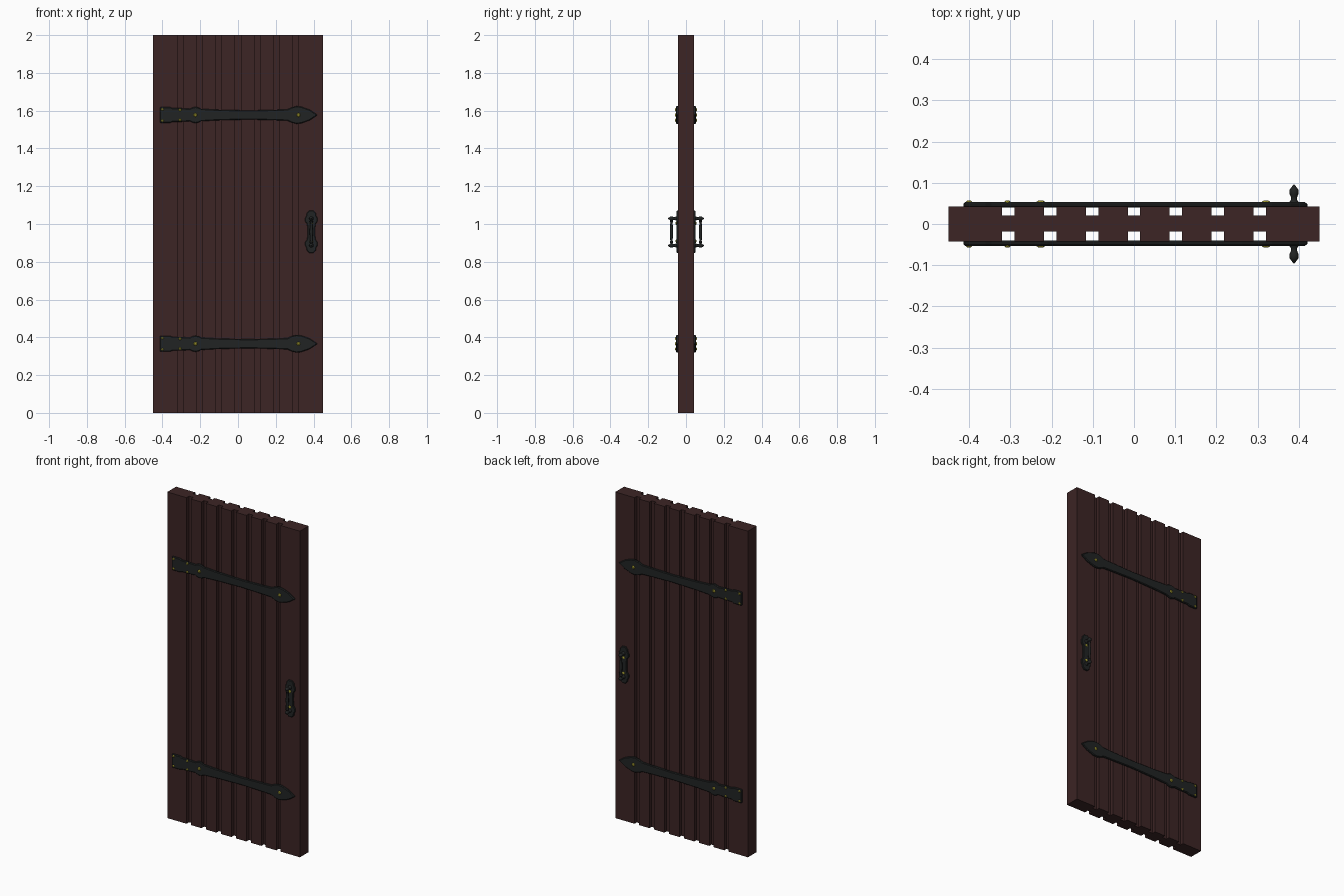
import bpy, bmesh, math
from mathutils import Matrix, Vector

if "Cube" in bpy.data.objects:
    bpy.data.objects.remove(bpy.data.objects["Cube"])


def material(name, rgb):
    m = bpy.data.materials.new(name)
    m.diffuse_color = (*rgb, 1)
    m.use_nodes = True
    m.node_tree.nodes["Principled BSDF"].inputs["Base Color"].default_value = m.diffuse_color
    return m


WOOD = material("dark red wood", (0.045, 0.018, 0.018))
IRON = material("black iron", (0.015, 0.017, 0.017))
BRASS = material("brass rivet", (0.38, 0.34, 0.03))
FACE = 0.0425   # half thickness of the door


def finish(name, bm, mat, mirror=False, bevel=0, smooth=False):
    bmesh.ops.recalc_face_normals(bm, faces=bm.faces)
    me = bpy.data.meshes.new(name)
    bm.to_mesh(me)
    bm.free()
    me.materials.append(mat)
    ob = bpy.data.objects.new(name, me)
    bpy.context.collection.objects.link(ob)
    if bevel:
        b = ob.modifiers.new("edge", 'BEVEL')
        b.width, b.segments, b.limit_method = bevel, 1, 'ANGLE'
        b.angle_limit = math.radians(60)
    if mirror:   # repeat on the back of the door
        m = ob.modifiers.new("both_sides", 'MIRROR')
        m.use_axis = (False, True, False)
    if smooth:
        bpy.context.view_layer.objects.active = ob
        ob.select_set(True)
        bpy.ops.object.shade_smooth_by_angle(angle=math.radians(40))
        ob.select_set(False)
    return ob


def box(bm, x0, x1, y0, y1):
    mat = Matrix.Translation(((x0 + x1) / 2, (y0 + y1) / 2, 1)) @ Matrix.Diagonal((x1 - x0, y1 - y0, 2, 1))
    bmesh.ops.create_cube(bm, size=1, matrix=mat)


def plate(bm, outline, y0, y1):
    """Flat plate from an (x, z) outline between two y depths."""
    f = bm.faces.new([bm.verts.new((x, y0, z)) for x, z in outline])
    r = bmesh.ops.extrude_face_region(bm, geom=[f])
    for v in r["geom"]:
        if isinstance(v, bmesh.types.BMVert):
            v.co.y = y1


def lathe(bm, profile, mat, n=12):
    """Turned shape: (radius, height) pairs around local z."""
    rings = []
    for r, h in profile:
        rings.append([bm.verts.new(mat @ Vector((r * math.cos(a), r * math.sin(a), h)))
                      for a in (2 * math.pi * i / n for i in range(n))])
    for a, b in zip(rings, rings[1:]):
        for i in range(n):
            j = (i + 1) % n
            bm.faces.new((a[i], a[j], b[j], b[i]))
    bm.faces.new(rings[0])
    bm.faces.new(rings[-1])


def outward(x, y, z):
    """Frame at (x, y, z) whose local z points out of the front (-y)."""
    return Matrix.Translation((x, y, z)) @ Matrix.Rotation(math.pi / 2, 4, 'X')


# planks with a thinner tongue between each pair
PITCH, GAP = 0.1015, 0.015
gaps = [i * PITCH for i in range(-3, 4)]
bm = bmesh.new()
left = -0.45
for g in gaps + [0.45 + GAP]:
    box(bm, left, g - GAP, -FACE, FACE)
    left = g + GAP
finish("planks", bm, WOOD)
bm = bmesh.new()
for g in gaps:
    box(bm, g - GAP, g + GAP, -0.018, 0.021)
finish("tongues", bm, WOOD)

# strap hinges: upper half of the outline, mirrored about the strap axis
half = [(-0.414, 0.042), (-0.36, 0.042), (-0.345, 0.036), (-0.30, 0.036), (-0.255, 0.033),
        (-0.24, 0.04), (-0.225, 0.043), (-0.21, 0.04), (-0.195, 0.033), (-0.11, 0.028),
        (0.06, 0.024), (0.215, 0.028), (0.262, 0.03), (0.285, 0.041), (0.31, 0.047),
        (0.335, 0.044), (0.38, 0.028)]
strap = half + [(0.422, 0)] + [(x, -z) for x, z in reversed(half)]
rivets = [(x, s * z, 0.008) for x, z in ((-0.40, 0.03), (-0.307, 0.026)) for s in (-1, 1)]
rivets += [(-0.226, 0, 0.011), (0.32, 0, 0.011)]
for label, zc in (("lower", 0.366), ("upper", 1.577)):
    bm = bmesh.new()
    plate(bm, [(x, z + zc) for x, z in strap], -FACE + 0.003, -0.053)
    finish(label + "_strap_hinge", bm, IRON, True, 0.004)
    bm = bmesh.new()
    for x, z, r in rivets:
        lathe(bm, [(r, 0), (r * 0.9, 0.003), (r * 0.5, 0.006)], outward(x, -0.051, zc + z), 8)
    finish(label + "_rivets", bm, BRASS, True)

# handle back plate, lobed at both ends
HX, HZ = 0.388, 0.959
quarter = [(0.012, 0.112), (0.024, 0.098), (0.026, 0.085), (0.033, 0.072),
           (0.033, 0.055), (0.022, 0.04), (0.02, 0.01)]
right = quarter + [(x, -z) for x, z in reversed(quarter)]
outline = right + [(-x, z) for x, z in reversed(right)]
bm = bmesh.new()
plate(bm, [(HX + x, HZ + z) for x, z in outline], -FACE + 0.003, -0.051)
finish("handle_plate", bm, IRON, True, 0.003)

# handle arms with pointed tips and a turned grip between them
bm = bmesh.new()
for z in (HZ - 0.073, HZ + 0.07):
    lathe(bm, [(0.013, 0), (0.011, 0.006), (0.007, 0.012), (0.008, 0.02), (0.011, 0.026),
               (0.011, 0.036), (0.007, 0.041), (0.001, 0.049)], outward(HX, -0.047, z))
side = [(0.006, 0.072), (0.006, 0.06), (0.009, 0.054), (0.006, 0.048), (0.008, 0.02), (0.009, 0)]
grip = [(r, -z) for r, z in side] + [(r, z) for r, z in reversed(side[:-1])]
lathe(bm, grip, Matrix.Translation((HX, -0.077, HZ)))
finish("handle_grip", bm, IRON, True, smooth=True)

# handle plate rivets
bm = bmesh.new()
for z in (HZ - 0.05, HZ + 0.045):
    lathe(bm, [(0.009, 0), (0.008, 0.003), (0.004, 0.005)], outward(HX, -0.05, z), 8)
finish("handle_rivets", bm, BRASS, True)
